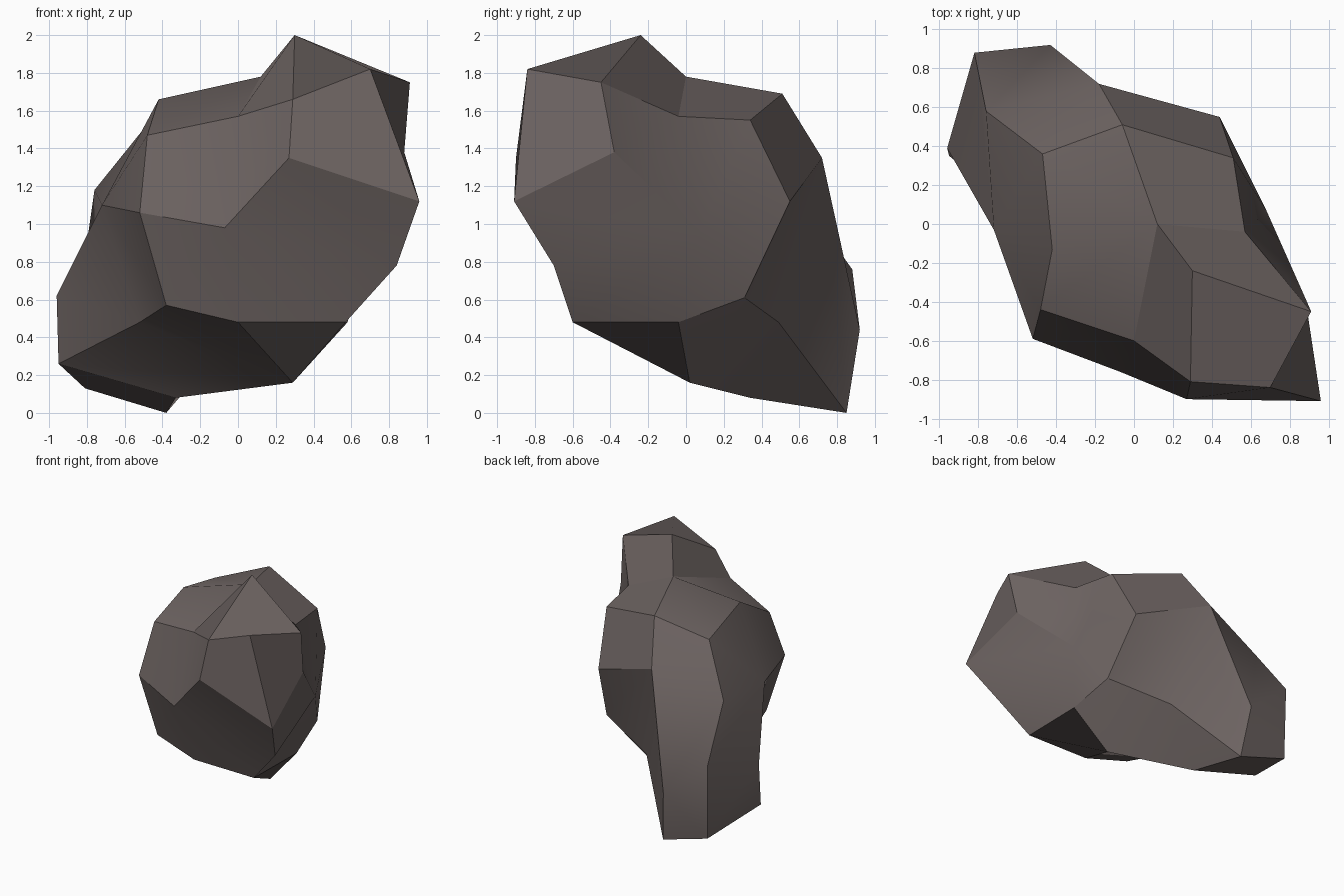
import bpy, bmesh, math
from itertools import product

if "Cube" in bpy.data.objects:
    bpy.data.objects.remove(bpy.data.objects["Cube"])

# Boulder = cube cut once per side (26 points), with two opposite corners extruded.
# Points ordered by lattice column x, then y, then z (each -1, 0, 1), centre skipped.
BODY = [
    (-.38, -.54, .57), (-.52, -.59, 1.06), (-.48, -.44, 1.47),
    (-.52, 0, .48), (-.72, -.03, 1.10), (-.42, -.13, 1.66),
    (-.81, .87, .13), (-.76, .58, 1.18), (-.47, .36, 1.54),
    (0, -.59, .48), (-.07, -.76, .98), (0, -.60, 1.57),
    (.29, .02, .16), (.12, 0, 1.78),
    (.03, .49, .48), (-.18, .72, 1.35), (-.06, .51, 1.69),
    (.57, -.60, .48), (.84, -.70, .78), (.70, -.84, 1.82),
    (.58, -.04, .48), (.68, .07, .95), (.57, -.04, 1.57),
    (.53, .31, .61), (.44, .55, 1.12), (.51, .34, 1.55),
]
# Outer rim of each extruded corner, in ring order around the corner
KNOBS = {
    (1, -1, 1): [(.88, -.38, 1.38), (.96, -.91, 1.12), (.27, -.90, 1.35),
                 (.29, -.81, 1.66), (.30, -.24, 2.0), (.91, -.45, 1.75)],
    (-1, 1, -1): [(-.96, .39, .62), (-.82, .88, .76), (-.43, .92, .44),
                  (-.38, .85, 0), (-.33, .34, .08), (-.95, .35, .26)],
}


def ring(c):
    a, b, d = c
    return [(a, 0, 0), (a, b, 0), (0, b, 0), (0, b, d), (0, 0, d), (a, 0, d)]


bm = bmesh.new()
keys = [k for k in product((-1, 0, 1), repeat=3) if any(k)]
base = {k: bm.verts.new(p) for k, p in zip(keys, BODY)}

# Three quads meet at every cube corner; extruded corners use their outer rim
for corner in product((-1, 1), repeat=3):
    loop = ring(corner)
    rim = [base[k] for k in loop]
    if corner in KNOBS:
        outer = [bm.verts.new(p) for p in KNOBS[corner]]
        for i in range(6):                      # side walls of the knob
            j = (i + 1) % 6
            bm.faces.new((rim[i], rim[j], outer[j], outer[i]))
        rim = outer
    for i in (0, 2, 4):
        bm.faces.new((base[corner], rim[i - 1], rim[i], rim[i + 1]))

bmesh.ops.recalc_face_normals(bm, faces=bm.faces[:])
mesh = bpy.data.meshes.new("boulder")
bm.to_mesh(mesh)
bm.free()

# Single stone colour
stone = bpy.data.materials.new("brown grey stone")
stone.diffuse_color = (.150, .124, .119, 1)
stone.use_nodes = True
stone.node_tree.nodes["Principled BSDF"].inputs["Base Color"].default_value = stone.diffuse_color
mesh.materials.append(stone)

boulder = bpy.data.objects.new("boulder", mesh)
bpy.context.collection.objects.link(boulder)
bpy.context.view_layer.objects.active = boulder
boulder.select_set(True)
bpy.ops.object.shade_smooth_by_angle(angle=math.radians(30))
